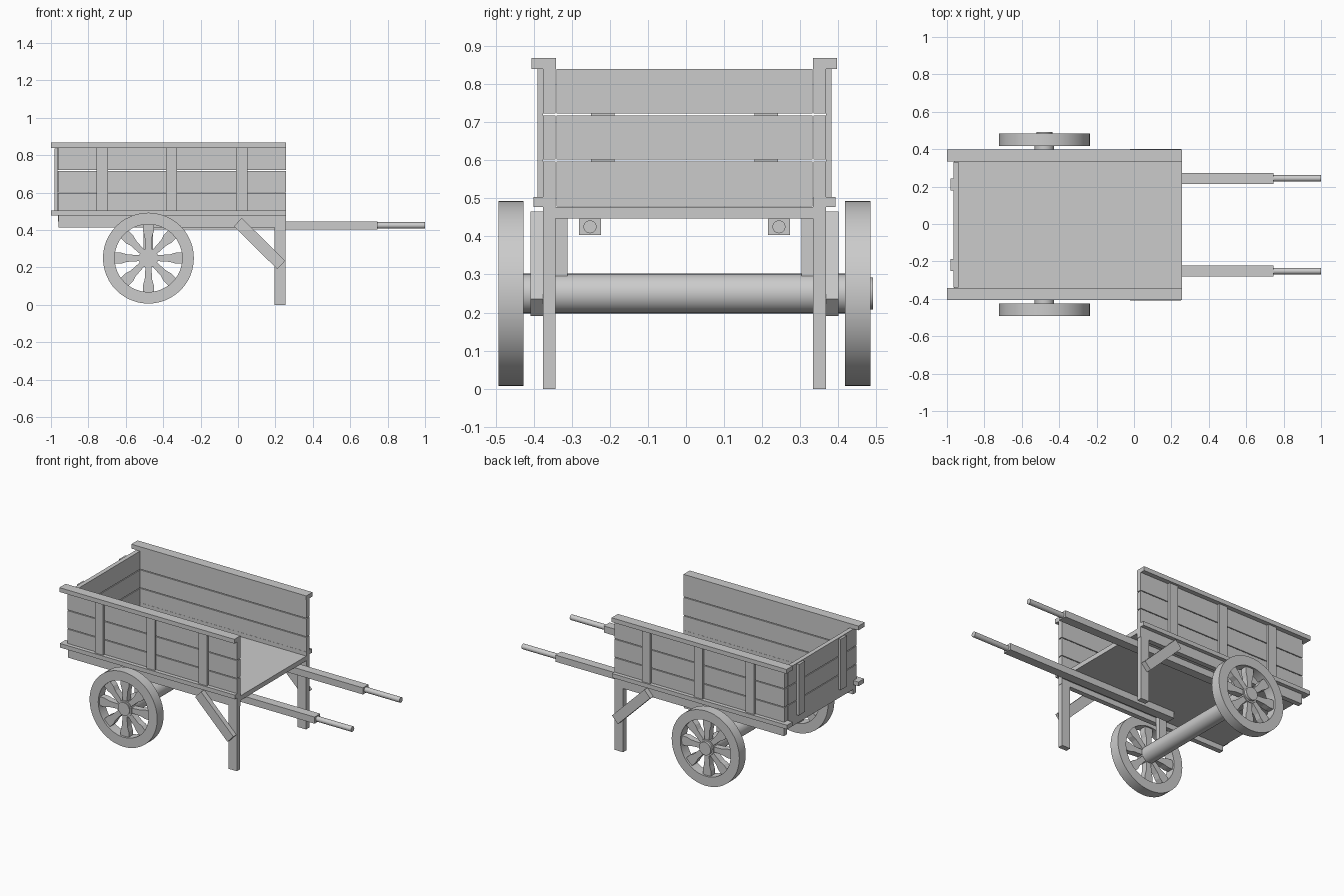
import bpy, bmesh, math
from mathutils import Matrix, Vector

if "Cube" in bpy.data.objects:
    bpy.data.objects.remove(bpy.data.objects["Cube"])

YC = -0.004            # centre line of the cart
WX, WZ = -0.479, 0.25  # wheel centre


def finish(bm, name, smooth=False):
    bmesh.ops.recalc_face_normals(bm, faces=bm.faces[:])
    me = bpy.data.meshes.new(name)
    bm.to_mesh(me)
    bm.free()
    ob = bpy.data.objects.new(name, me)
    bpy.context.collection.objects.link(ob)
    if smooth:
        bpy.ops.object.select_all(action='DESELECT')
        ob.select_set(True)
        bpy.context.view_layer.objects.active = ob
        bpy.ops.object.shade_smooth_by_angle(angle=math.radians(35))
    return ob


def box(name, x, y, z):
    """Box from (min, max) ranges."""
    bm = bmesh.new()
    r = (x, y, z)
    c = Vector([(a + b) / 2 for a, b in r])
    s = [abs(b - a) for a, b in r]
    bmesh.ops.create_cube(bm, size=1, matrix=Matrix.Translation(c) @ Matrix.Diagonal((*s, 1)))
    return finish(bm, name)


def side_box(name, x, y, z, s):
    return box(name, x, (YC + s * y[0], YC + s * y[1]), z)


def rod(name, p, q, r, n=32):
    bm = bmesh.new()
    p, q = Vector(p), Vector(q)
    m = Matrix.Translation((p + q) / 2) @ (q - p).to_track_quat('Z', 'Y').to_matrix().to_4x4()
    bmesh.ops.create_cone(bm, cap_ends=True, segments=n, radius1=r, radius2=r, depth=(q - p).length, matrix=m)
    return finish(bm, name, True)


def prism(bm, pts, y0, y1):
    """Extrude an x-z outline along y."""
    f = bm.faces.new([bm.verts.new((x, y0, z)) for x, z in pts])
    ext = bmesh.ops.extrude_face_region(bm, geom=[f])['geom']
    bmesh.ops.translate(bm, vec=(0, y1 - y0, 0), verts=[v for v in ext if isinstance(v, bmesh.types.BMVert)])


def wheel_rim(name, y0, y1, ro, ri, n=48):
    bm = bmesh.new()
    prof = [(ro, y0), (ro, y1), (ri, y1), (ri, y0)]
    rings = [[bm.verts.new((WX + r * math.cos(2 * math.pi * i / n), y, WZ + r * math.sin(2 * math.pi * i / n)))
              for r, y in prof] for i in range(n)]
    for i in range(n):
        a, b = rings[i], rings[(i + 1) % n]
        for k in range(4):
            bm.faces.new((a[k], a[(k + 1) % 4], b[(k + 1) % 4], b[k]))
    return finish(bm, name, True)


def wheel_spokes(name, y0, y1):
    half = [(0.035, 0.015), (0.115, 0.02), (0.145, 0.029), (0.187, 0.029)]
    outline = half + [(r, -w) for r, w in reversed(half)]
    bm = bmesh.new()
    for i in range(8):
        c, s = math.cos(i * math.pi / 4), math.sin(i * math.pi / 4)
        prism(bm, [(WX + r * c - w * s, WZ + r * s + w * c) for r, w in outline], y0, y1)
    return finish(bm, name)


plank_rows = [(0.478, 0.597), (0.602, 0.717), (0.722, 0.84)]

# floor and tailboard
box("floor", (-0.963, 0.257), (YC - 0.339, YC + 0.339), (0.447, 0.477))
for i, z in enumerate(plank_rows):
    box(f"tailboard_plank_{i}", (-0.965, -0.937), (YC - 0.336, YC + 0.336), z)

for s, side in ((-1, "front"), (1, "back")):
    # side panels
    for i, (z0, z1) in enumerate(plank_rows):
        side_box(f"{side}_plank_{i}", (-0.963, 0.257), (0.339, 0.371), (max(z0, 0.503), z1), s)
    for i, x in enumerate((-0.726, -0.355, 0.02)):
        side_box(f"{side}_batten_{i}", (x - 0.03, x + 0.03), (0.371, 0.386), (0.503, 0.842), s)
    side_box(f"{side}_top_rail", (-1.0, 0.257), (0.337, 0.401), (0.84, 0.868), s)
    side_box(f"{side}_bottom_rail", (-1.0, 0.257), (0.338, 0.396), (0.477, 0.504), s)
    side_box(f"{side}_tailboard_batten", (-0.98, -0.965), (0.184, 0.246), (0.505, 0.835), s)

    # chassis beam, leg and diagonal brace
    side_box(f"{side}_chassis_beam", (-0.96, 0.257), (0.339, 0.371), (0.413, 0.478), s)
    side_box(f"{side}_leg", (0.195, 0.255), (0.338, 0.372), (0.0, 0.478), s)
    bm = bmesh.new()
    prism(bm, [(-0.022, 0.42), (0.02, 0.465), (0.252, 0.236), (0.21, 0.191)],
          YC + s * 0.371, YC + s * 0.404)
    finish(bm, f"{side}_leg_brace")

    # pull handle
    side_box(f"{side}_shaft", (-0.49, 0.747), (0.219, 0.277), (0.404, 0.447), s)
    y = YC + s * 0.248
    rod(f"{side}_grip", (0.74, y, 0.425), (1.0, y, 0.425), 0.017, 24)

    # axle hanger and wheel
    side_box(f"{side}_axle_hanger", (-0.505, -0.455), (0.307, 0.339), (0.285, 0.45), s)
    wheel_rim(f"{side}_wheel_rim", YC + s * 0.422, YC + s * 0.488, 0.243, 0.181)
    wheel_spokes(f"{side}_wheel_spokes", YC + s * 0.433, YC + s * 0.474)

# axle with narrower ends
rod("axle", (WX, YC - 0.478, WZ), (WX, YC + 0.478, WZ), 0.052)
rod("axle_pin", (WX, -0.489, WZ), (WX, 0.491, WZ), 0.042)
